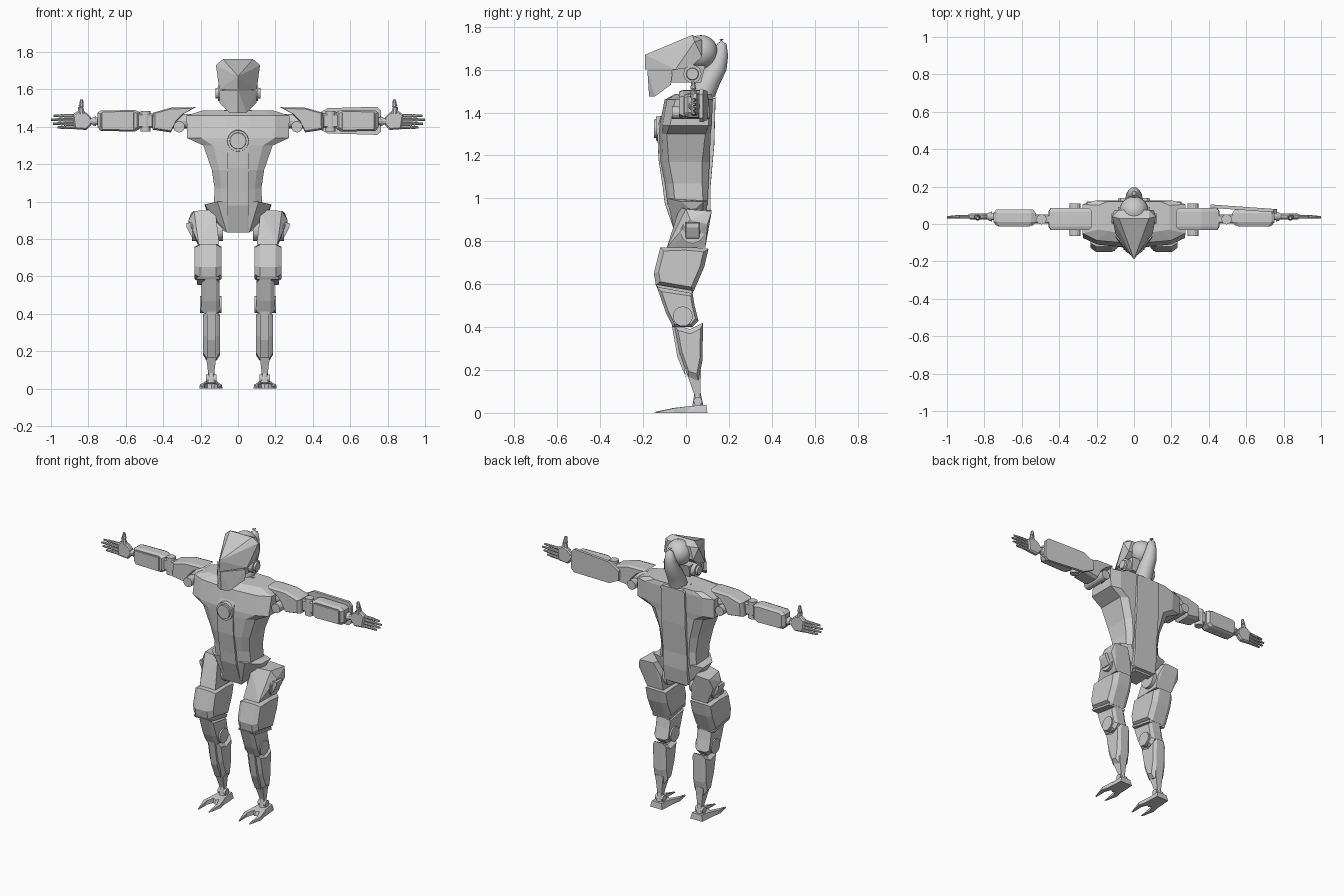
import bpy, bmesh
from math import cos, sin, pi
from mathutils import Vector

ONE, BOTH = (1,), (1, -1)

def finish(name, bm, sides, smooth=False):
    """Turn a bmesh into an object, or a mirrored left/right pair."""
    for s in sides:
        b = bm.copy()
        for v in b.verts:
            v.co.x *= s
        bmesh.ops.recalc_face_normals(b, faces=b.faces)
        label = name if len(sides) == 1 else name + ("_left" if s > 0 else "_right")
        me = bpy.data.meshes.new(label)
        b.to_mesh(me)
        b.free()
        if smooth:
            for p in me.polygons:
                p.use_smooth = True
        bpy.context.collection.objects.link(bpy.data.objects.new(label, me))
    bm.free()

def loft(name, rings, sides=ONE, smooth=False):
    bm = bmesh.new()
    vs = [[bm.verts.new(p) for p in r] for r in rings]
    n = len(rings[0])
    for a, b in zip(vs, vs[1:]):
        for i in range(n):
            bm.faces.new((a[i], a[(i + 1) % n], b[(i + 1) % n], b[i]))
    bm.faces.new(vs[0])
    bm.faces.new(vs[-1])
    finish(name, bm, sides, smooth)

def slab(name, axis, poly, lo, hi, d=0.02, s=0.8, sides=BOTH):
    """Profile (yz for axis x, xz for axis y) extruded with chamfered sides."""
    cu = sum(p[0] for p in poly) / len(poly)
    cv = sum(p[1] for p in poly) / len(poly)
    rings = []
    for t, k in ((lo, s), (lo + d, 1), (hi - d, 1), (hi, s)):
        pts = [(cu + (u - cu) * k, cv + (v - cv) * k) for u, v in poly]
        rings.append([(t, u, v) if axis == 'x' else (u, t, v) for u, v in pts])
    loft(name, rings, sides)

def hull(name, pts, sides=BOTH, symmetric=False):
    bm = bmesh.new()
    if symmetric:
        pts = list(pts) + [(-x, y, z) for x, y, z in pts if x]
    for p in pts:
        bm.verts.new(p)
    out = bmesh.ops.convex_hull(bm, input=bm.verts)
    loose = [v for v in bm.verts if not v.link_faces]
    bmesh.ops.delete(bm, geom=loose, context='VERTS')
    bmesh.ops.dissolve_limit(bm, angle_limit=0.02, verts=bm.verts, edges=bm.edges)
    finish(name, bm, sides)

def tube(name, path, sides=BOTH, n=16, smooth=False):
    """Round section swept through (x, y, z, radius) points."""
    rings = []
    for i, p in enumerate(path):
        a, b = path[max(i - 1, 0)], path[min(i + 1, len(path) - 1)]
        q = (Vector(b[:3]) - Vector(a[:3])).to_track_quat('Z', 'Y')
        rings.append([Vector(p[:3]) + q @ Vector((p[3] * cos(2 * pi * k / n), p[3] * sin(2 * pi * k / n), 0))
                      for k in range(n)])
    loft(name, rings, sides, smooth)

def rod(name, p, q, r, r2=None, sides=BOTH, n=16):
    tube(name, [(*p, r), (*q, r if r2 is None else r2)], sides, n)

# Torso: stacked rings of (z, inner x, front y, half width, side front y, side back y, back y)
rows = [(1.487, .06, -.05, .19, -.03, .10, .12), (1.46, .06, -.10, .275, -.05, .105, .125),
        (1.34, .06, -.122, .272, -.075, .105, .12), (1.30, .06, -.125, .185, -.09, .09, .115),
        (1.17, .06, -.118, .14, -.08, .075, .11), (1.07, .06, -.098, .125, -.06, .075, .105),
        (.97, .06, -.085, .13, -.05, .08, .10)]
rings = []
for z, xi, f, w, fs, bs, b in rows:
    half = [(xi, f, z), (.72 * w, f + .012, z), (w, fs, z), (w, bs, z), (.75 * w, b, z)]
    rings.append(half + [(-x, y, z) for x, y, z in reversed(half)])
loft("torso", rings)
slab("front_keel", 'x', [(-.09, 1.455), (-.135, 1.33), (-.128, 1.18), (-.108, 1.05), (-.10, .98), (-.05, .835),
                         (.05, .835), (.05, 1.455)], -.056, .056, .004, .99, ONE)
slab("spine_panel", 'x', [(.05, 1.49), (.138, 1.475), (.132, 1.25), (.114, 1.05), (.114, .95), (.10, .85),
                          (.04, .84)], -.085, .085, .012, .97, ONE)
hull("pelvis", [(.175, -.02, .985), (.18, .08, .985), (.165, .03, .94), (.11, -.09, 1.0), (.06, -.05, .835),
                (.055, .08, .835), (.11, .10, .99)], ONE, True)

# Chest disc and rim
rod("chest_disc", (0, -.10, 1.325), (0, -.14, 1.325), .06, .056, ONE, 24)
rod("chest_lens", (0, -.13, 1.325), (0, -.15, 1.325), .046, .043, ONE, 24)

# Head
hull("hood", [(0, -.19, 1.67), (0, -.19, 1.60), (.08, .03, 1.762), (.118, .04, 1.73), (.105, .075, 1.66),
              (.08, .075, 1.74), (.10, .02, 1.61), (.10, -.05, 1.60)], ONE, True)
hull("jaw_mask", [(0, -.18, 1.595), (0, -.172, 1.475), (.045, -.145, 1.475), (.10, -.07, 1.53),
                  (.10, -.065, 1.595), (.03, -.07, 1.53)], ONE, True)
hull("skull_core", [(.085, -.06, 1.62), (.085, .09, 1.62), (.075, -.07, 1.54), (.075, .07, 1.54)], ONE, True)
bm = bmesh.new()
bmesh.ops.create_uvsphere(bm, u_segments=24, v_segments=14, radius=.078)
bmesh.ops.translate(bm, verts=bm.verts, vec=(0, .07, 1.683))
finish("head_dome", bm, ONE, True)
tube("curved_neck", [(0, .07, 1.43, .06), (0, .085, 1.50, .055), (0, .115, 1.56, .05), (0, .148, 1.615, .044),
                     (0, .163, 1.67, .034), (0, .167, 1.72, .022), (0, .165, 1.742, .012)], ONE, 20, True)
rod("ear_disc", (.07, .03, 1.58), (.108, .03, 1.58), .042)
rod("ear_cap", (.105, .03, 1.58), (.12, .03, 1.58), .03, .027)

# Shoulders and upper arms
rod("shoulder_axle", (.22, .03, 1.43), (.37, .03, 1.43), .038)
rod("shoulder_pin", (.315, -.065, 1.40), (.315, .11, 1.40), .03)
slab("upper_arm", 'y', [(.225, 1.505), (.36, 1.502), (.455, 1.475), (.458, 1.385), (.36, 1.37), (.33, 1.43),
                        (.29, 1.47)], -.032, .085, .018, .88)
rod("elbow_hinge", (.495, .025, 1.375), (.495, .025, 1.485), .027)
slab("elbow_block", 'y', [(.45, 1.395), (.55, 1.395), (.55, 1.47), (.45, 1.47)], .002, .05, .008)

# Forearms, with a shield on one arm
slab("forearm", 'y', [(.525, 1.39), (.55, 1.375), (.735, 1.378), (.752, 1.40), (.752, 1.475), (.735, 1.487),
                      (.55, 1.49), (.525, 1.478)], -.008, .077, .018, .86)
slab("forearm_panel", 'y', [(.555, 1.39), (.73, 1.39), (.73, 1.475), (.555, 1.475)], -.013, .01, .004, .97)
hull("arm_shield", [(x, .103 - (x - .4) * .07 + d, z) for d in (-.016, .002)
                    for x, z in ((.41, 1.46), (.48, 1.50), (.745, 1.507), (.765, 1.485), (.765, 1.375),
                                 (.745, 1.357), (.48, 1.365), (.41, 1.40))], ONE)

# Hands
rod("wrist", (.74, .04, 1.43), (.80, .04, 1.43), .02, .016, n=12)
rod("wrist_ball", (.76, .04, 1.43), (.778, .04, 1.43), .027, .02, n=12)
slab("palm", 'y', [(.785, 1.41), (.81, 1.383), (.875, 1.388), (.885, 1.465), (.85, 1.49), (.81, 1.475),
                   (.785, 1.45)], .024, .056, .008, .85)
tube("thumb", [(.835, .036, 1.47, .017), (.842, .034, 1.505, .014), (.838, .034, 1.51, .015),
               (.836, .032, 1.545, .008)], BOTH, 8)
for i, (z, end) in enumerate(((1.397, .965), (1.417, .99), (1.438, 1.0), (1.459, .985))):
    mid = (.88 + end) / 2
    tube("finger_%d" % (i + 1), [(.87, .04, z, .010), (mid - .004, .039, z, .009), (mid, .039, z, .006),
                                (mid + .004, .039, z, .009), (end, .036, z, .006)], BOTH, 8)

# Hips and thighs
hull("hip_guard", [(.12, -.035, .94), (.155, -.02, .955), (.235, .0, .95), (.15, .12, .945), (.25, .12, .94),
                   (.265, .02, .90), (.265, .10, .88), (.11, .0, .86), (.11, .10, .86), (.10, -.09, .77),
                   (.21, -.09, .77), (.10, .09, .77), (.215, .09, .77)])
hull("hip_plate", [(.19, y, z) for y in (-.01, .075) for z in (.80, .90)] +
     [(.275, y, z) for y in (0, .06) for z in (.865, .885)] + [(.25, y, .815) for y in (0, .06)])
rod("hip_joint", (.08, .03, .845), (.245, .03, .845), .055, n=20)
slab("thigh", 'x', [(-.12, .77), (.0, .775), (.105, .765), (.085, .68), (.035, .565), (-.14, .595), (-.15, .65)],
     .088, .232, .03, .82)
slab("thigh_band", 'x', [(-.143, .60), (.035, .57), (.03, .555), (-.135, .585)], .098, .22, .01, .95)

# Knees and shins
slab("knee_link", 'x', [(-.135, .585), (.03, .56), (.04, .50), (.058, .43), (.03, .40), (-.06, .40), (-.095, .47)],
     .098, .195, .02, .82)
rod("knee_disc", (.088, -.015, .45), (.202, -.015, .45), .046, n=20)
slab("shin", 'x', [(-.055, .41), (.02, .39), (.08, .42), (.076, .24), (.058, .15), (.01, .165), (-.03, .28)],
     .095, .188, .02, .78)
hull("shin_blade", [(x, y, z) for x in (.12, .165) for y, z in ((-.068, .42), (-.04, .43), (.0, .165), (-.04, .26))])
hull("lower_shin", [(x, y, z) for x in (.115, .172) for y, z in ((.005, .18), (.07, .20))] +
     [(x, y, .075) for x in (.128, .158) for y in (.042, .066)])

# Feet: ankle, heel and two forked toes
rod("ankle", (.143, .055, .03), (.143, .054, .09), .026, .015, n=12)
rod("ankle_pin", (.115, .055, .055), (.171, .055, .055), .02, n=12)
hull("heel", [(.095, .0, .0), (.195, .0, .0), (.10, .10, .0), (.187, .10, .0), (.105, .0, .03), (.185, .0, .03),
              (.11, .095, .038), (.178, .095, .038), (.143, -.035, .0), (.143, -.025, .025)])
for tag, d in (("inner", -1), ("outer", 1)):
    def toe(*pts):
        return [(.145 + d * x, y, z) for x, y, z in pts]
    hull(tag + "_toe_base", toe((.005, .01, 0), (.045, .02, 0), (.01, .01, .03), (.04, .02, .032), (.035, -.07, 0),
                                (.06, -.06, 0), (.037, -.065, .022), (.058, -.055, .022)))
    hull(tag + "_toe_tip", toe((.033, -.06, 0), (.062, -.055, 0), (.036, -.06, .022), (.059, -.055, .022),
                               (.032, -.145, 0), (.042, -.145, 0), (.037, -.14, .006)))
